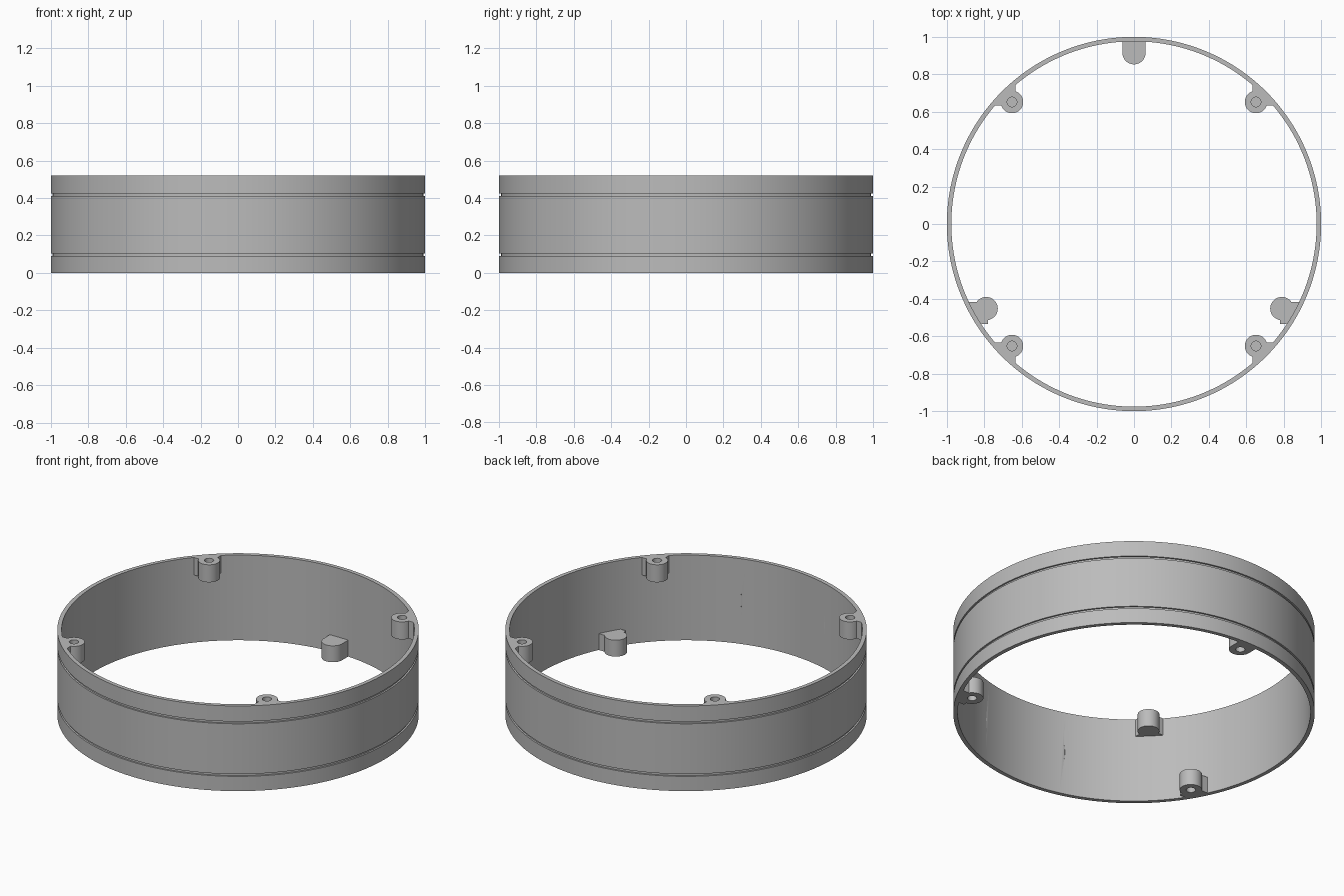
import bpy, bmesh
from math import sin, cos, pi, radians, asin, acos, sqrt

if "Cube" in bpy.data.objects:
    bpy.data.objects.remove(bpy.data.objects["Cube"], do_unlink=True)

HEIGHT, INNER, GROOVE = 0.52, 0.976, 0.99
BOSS_H, TAB_H = 0.107, 0.1
HOLE_R, HOLE_DEPTH = 0.026, 0.085

grey = bpy.data.materials.new("plain grey")
grey.use_nodes = True
colour = (0.5, 0.5, 0.5, 1)
grey.diffuse_color = colour
grey.node_tree.nodes["Principled BSDF"].inputs["Base Color"].default_value = colour


def finish(name, bm):
    """Turn a bmesh into a grey object."""
    bmesh.ops.recalc_face_normals(bm, faces=bm.faces)
    mesh = bpy.data.meshes.new(name)
    bm.to_mesh(mesh)
    bm.free()
    mesh.materials.append(grey)
    obj = bpy.data.objects.new(name, mesh)
    bpy.context.collection.objects.link(obj)
    return obj


def select(obj):
    bpy.ops.object.select_all(action="DESELECT")
    obj.select_set(True)
    bpy.context.view_layer.objects.active = obj


def smooth(obj):
    select(obj)
    bpy.ops.object.shade_smooth_by_angle(angle=radians(30))


def cut(obj, cutter):
    """Subtract the cutter, then throw it away."""
    mod = obj.modifiers.new("cut", "BOOLEAN")
    mod.operation, mod.solver, mod.object = "DIFFERENCE", "EXACT", cutter
    select(obj)
    bpy.ops.object.modifier_apply(modifier=mod.name)
    bpy.data.objects.remove(cutter, do_unlink=True)


def arc(cx, cy, r, start, end, steps):
    """Points along an arc, angles in radians."""
    angles = [start + (end - start) * i / steps for i in range(steps + 1)]
    return [(cx + r * cos(a), cy + r * sin(a)) for a in angles]


def prism(name, outline, z0, z1):
    bm = bmesh.new()
    face = bm.faces.new([bm.verts.new((x, y, z0)) for x, y in outline])
    top = bmesh.ops.extrude_face_region(bm, geom=[face])
    verts = [v for v in top["geom"] if isinstance(v, bmesh.types.BMVert)]
    bmesh.ops.translate(bm, verts=verts, vec=(0, 0, z1 - z0))
    return finish(name, bm)


def screw_pad(name, outline, centre, z0, z1, hole_z, sx=1, sy=1):
    """Pad with a blind screw hole, mirrored by sx and sy."""
    pad = prism(name, [(x * sx, y * sy) for x, y in outline], z0, z1)
    ring = arc(centre[0] * sx, centre[1] * sy, HOLE_R, 0, 2 * pi, 32)[:-1]
    cut(pad, prism("hole_cutter", ring, hole_z - HOLE_DEPTH, hole_z + HOLE_DEPTH))
    smooth(pad)


# Ring wall with two shallow grooves, turned around z
profile = [(INNER, 0), (1, 0)]
for low, high in ((0.09, 0.104), (0.411, 0.425)):
    profile += [(1, low), (GROOVE, low), (GROOVE, high), (1, high)]
profile += [(1, HEIGHT), (INNER, HEIGHT)]
bm = bmesh.new()
verts = [bm.verts.new((r, 0, z)) for r, z in profile]
edges = [bm.edges.new((a, b)) for a, b in zip(verts, verts[1:] + verts[:1])]
bmesh.ops.spin(bm, geom=verts + edges, cent=(0, 0, 0), axis=(0, 0, 1),
               angle=2 * pi, steps=192, use_merge=True)
bmesh.ops.remove_doubles(bm, verts=bm.verts, dist=1e-5)
wall = finish("ring_wall", bm)

# Round recess that just grazes the inside of the front wall
bpy.ops.mesh.primitive_cylinder_add(vertices=96, radius=0.284, depth=0.4,
                                    location=(0, -0.7355, 0.265),
                                    rotation=(pi / 2, 0, 0))
cut(wall, bpy.context.object)
smooth(wall)

# Four screw bosses at the top, each with a wedge web to the wall
c, r, d = 0.652, 0.06, 0.018
slope = asin(d / r)
reach = asin((c - d) / INNER)
boss = arc(c, c, r, pi / 2 + slope, 2 * pi - slope, 40)
boss += arc(0, 0, INNER, reach, pi / 2 - reach, 12)
for side, sx in (("left", 1), ("right", -1)):
    for end, sy in (("back", 1), ("front", -1)):
        screw_pad(f"{end}_{side}_boss", boss, (c, c), HEIGHT - BOSS_H, HEIGHT,
                  HEIGHT, sx, sy)

# Back tab at the bottom
r, cy = 0.062, 0.915
edge = acos(r / INNER)
tab = arc(0, cy, r, pi, 2 * pi, 32) + arc(0, 0, INNER, edge, pi - edge, 8)
screw_pad("back_tab", tab, (0, cy), 0, TAB_H, 0)

# Two side tabs at the bottom, each with a squared web
cx, cy, top_y, low_y, web_x = 0.79, -0.452, -0.418, -0.535, 0.78
tab = arc(cx, cy, r, asin((top_y - cy) / r), 2 * pi - acos((web_x - cx) / r), 36)
tab += [(web_x, low_y)]
tab += arc(0, 0, INNER, asin(low_y / INNER), asin(top_y / INNER), 8)
for side, sx in (("left", 1), ("right", -1)):
    screw_pad(f"{side}_tab", tab, (cx, cy), 0, TAB_H, 0, sx)
